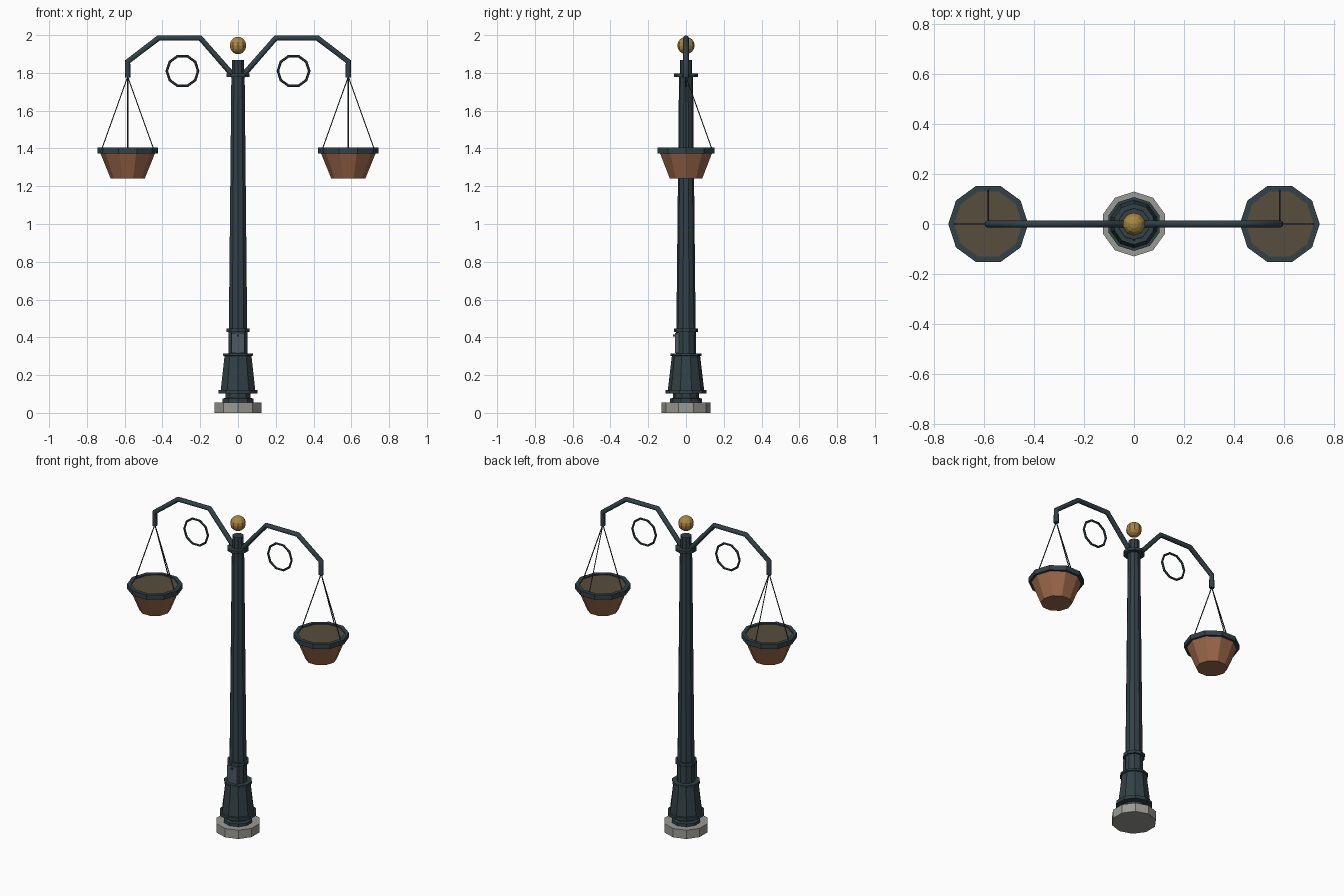
import bpy
import bmesh
from math import sin, cos, pi

if "Cube" in bpy.data.objects:
    bpy.data.objects.remove(bpy.data.objects["Cube"])

SIDES = 10


def material(name, rgb):
    m = bpy.data.materials.new(name)
    m.use_nodes = True
    m.diffuse_color = (*rgb, 1)
    m.node_tree.nodes["Principled BSDF"].inputs["Base Color"].default_value = (*rgb, 1)
    return m


iron = material("dark iron", (0.032, 0.052, 0.061))
panel = material("grey panel", (0.075, 0.098, 0.12))
stone = material("pale stone", (0.32, 0.32, 0.30))
clay = material("terracotta", (0.32, 0.13, 0.068))
earth = material("soil", (0.095, 0.074, 0.046))
brass = material("brass", (0.40, 0.235, 0.055))


def add_object(name, data, mat, loc=(0, 0, 0)):
    ob = bpy.data.objects.new(name, data)
    data.materials.append(mat)
    ob.location = loc
    bpy.context.collection.objects.link(ob)
    return ob


def lathe(name, profile, mat, loc=(0, 0, 0), phase=pi / 2, closed=False):
    """Turn a (radius, height) profile; open profiles get end caps."""
    bm = bmesh.new()
    rings = [[bm.verts.new((r * cos(phase + 2 * pi * i / SIDES),
                            r * sin(phase + 2 * pi * i / SIDES), z))
              for i in range(SIDES)] for r, z in profile]
    pairs = list(zip(rings, rings[1:]))
    if closed:
        pairs.append((rings[-1], rings[0]))
    else:
        bm.faces.new(rings[0])
        bm.faces.new(rings[-1])
    for a, b in pairs:
        for i in range(SIDES):
            j = (i + 1) % SIDES
            bm.faces.new((a[i], a[j], b[j], b[i]))
    bmesh.ops.recalc_face_normals(bm, faces=bm.faces[:])
    me = bpy.data.meshes.new(name)
    bm.to_mesh(me)
    bm.free()
    return add_object(name, me, mat, loc)


def tube(name, points, radius, mat, detail=2):
    """Straight-segment tube along a path."""
    cu = bpy.data.curves.new(name, "CURVE")
    cu.dimensions = "3D"
    cu.bevel_depth = radius
    cu.bevel_resolution = detail
    cu.use_fill_caps = True
    sp = cu.splines.new("POLY")
    sp.points.add(len(points) - 1)
    for p, co in zip(sp.points, points):
        p.co = (*co, 1)
    return add_object(name, cu, mat)


def box(name, size, loc, mat):
    bm = bmesh.new()
    bmesh.ops.create_cube(bm, size=1)
    bmesh.ops.scale(bm, vec=size, verts=bm.verts[:])
    me = bpy.data.meshes.new(name)
    bm.to_mesh(me)
    bm.free()
    return add_object(name, me, mat, loc)


# Base and post
lathe("plinth", [(0.13, 0), (0.13, 0.056)], stone)
lathe("foot_ring", [(0.085, 0.056), (0.085, 0.075), (0.07, 0.08), (0.07, 0.105)], iron)
lathe("base_flange", [(0.108, 0.102), (0.108, 0.122)], iron)
lathe("base_cone", [(0.096, 0.122), (0.075, 0.3), (0.083, 0.303), (0.083, 0.315)], iron)
lathe("lower_post", [(0.053, 0.31), (0.053, 0.43)], iron)
lathe("post_ring", [(0.064, 0.428), (0.064, 0.448)], iron)
lathe("shaft", [(0.051, 0.445), (0.037, 1.79)], iron)
lathe("collar", [(0.063, 1.778), (0.063, 1.796)], iron)
lathe("post_cap", [(0.033, 1.79), (0.033, 1.868)], iron)

# Access panel with its latch
box("access_panel", (0.07, 0.02, 0.108), (0, -0.048, 0.37), panel)
box("panel_latch", (0.01, 0.012, 0.01), (0, -0.062, 0.41), iron)

# Ball on top
R = 0.046
lathe("finial", [(R * sin(pi * k / 8), -R * cos(pi * k / 8))
                 for k in (0.3, 1, 2, 3, 4, 5, 6, 7, 7.7)], brass, (0, 0, 1.945))

# Arms, rings and hanging baskets on both sides
X = 0.584
for side, label in ((1, "left"), (-1, "right")):
    path = [(0.025, 1.785), (0.2, 1.985), (0.42, 1.985), (X, 1.86), (X, 1.775)]
    tube(label + "_arm", [(side * x, 0, z) for x, z in path], 0.015, iron)

    # The ring is a turned hoop stood upright
    ring = lathe(label + "_arm_ring",
                 [(0.083 + 0.007 * cos(k * pi / 3), 0.007 * sin(k * pi / 3))
                  for k in range(6)], iron, (side * 0.294, 0, 1.81), 0, True)
    ring.rotation_euler.x = pi / 2

    spot = (side * X, 0, 0)
    lathe(label + "_basket", [(0.09, 1.24), (0.147, 1.38)], clay, spot, 0)
    lathe(label + "_basket_rim", [(0.145, 1.374), (0.16, 1.374), (0.16, 1.404),
                                  (0.136, 1.404), (0.136, 1.374)], iron, spot, 0, True)
    lathe(label + "_soil", [(0.138, 1.376), (0.138, 1.398)], earth, spot, 0)

    for n, a in enumerate((0, pi / 2, pi)):
        tube(f"{label}_hanger_{n}", [(side * X, 0, 1.78),
             (side * X + 0.136 * cos(a), 0.136 * sin(a), 1.4)], 0.003, iron, 1)
